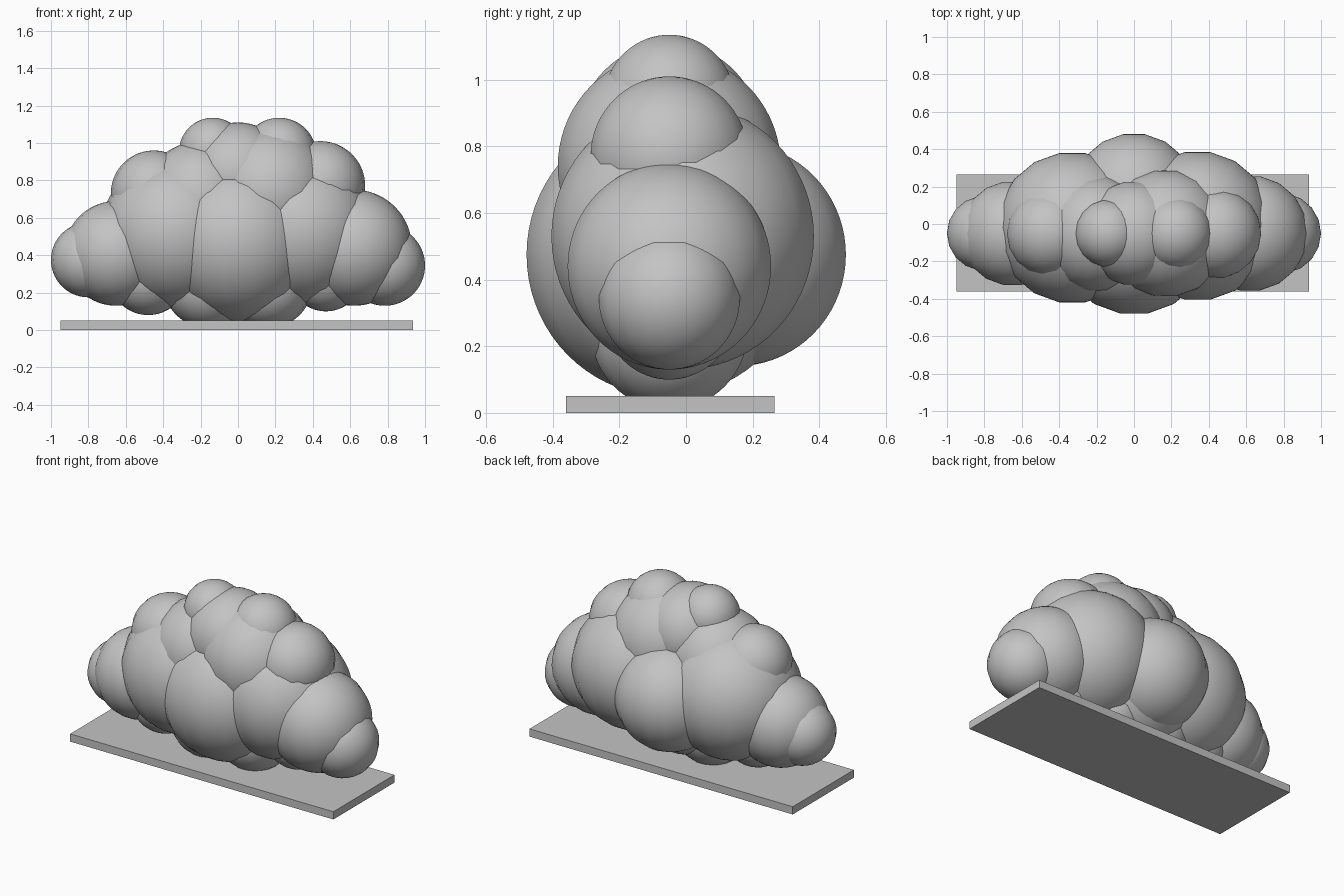
import bpy
import bmesh
from math import radians
from mathutils import Matrix, Vector

cube = bpy.data.objects.get("Cube")
if cube:
    bpy.data.objects.remove(cube, do_unlink=True)

MID_Y = -0.05  # depth of the centre line of the cloud

grey = bpy.data.materials.new("light_grey")
grey.use_nodes = True
grey.diffuse_color = (0.55, 0.55, 0.55, 1)
grey.node_tree.nodes["Principled BSDF"].inputs["Base Color"].default_value = grey.diffuse_color


def add_object(name, bm, smooth):
    mesh = bpy.data.meshes.new(name)
    for face in bm.faces:
        face.smooth = smooth
    bm.to_mesh(mesh)
    bm.free()
    mesh.materials.append(grey)
    bpy.context.collection.objects.link(bpy.data.objects.new(name, mesh))


def puff(name, x, z, radius, y=MID_Y):
    bm = bmesh.new()
    place = Matrix.Translation((x, y, z)) @ Matrix.Rotation(radians(90), 4, "Z")
    bmesh.ops.create_uvsphere(bm, u_segments=18, v_segments=36, radius=radius, matrix=place)
    add_object(name, bm, True)


# Main body
puff("centre_front_puff", 0, 0.475, 0.425, y=-0.06)
puff("centre_back_puff", 0, 0.475, 0.335, y=0.15)
puff("right_body_puff", -0.33, 0.52, 0.405, y=-0.02)
puff("left_body_puff", 0.34, 0.53, 0.40, y=-0.01)

# Tapering ends
puff("right_side_puff", -0.65, 0.41, 0.28)
puff("right_tip_puff", -0.80, 0.375, 0.20)
puff("left_side_puff", 0.62, 0.44, 0.31)
puff("left_tip_puff", 0.785, 0.345, 0.215)

# Crown
puff("right_shoulder_puff", -0.45, 0.73, 0.23)
puff("left_shoulder_puff", 0.44, 0.77, 0.24)
puff("right_upper_puff", -0.20, 0.70, 0.31)
puff("middle_upper_puff", 0, 0.83, 0.28)
puff("left_upper_puff", 0.17, 0.74, 0.34)
puff("right_crown_puff", -0.135, 0.955, 0.18)
puff("left_crown_puff", 0.22, 0.935, 0.20)

# Underside
puff("right_lower_puff", -0.48, 0.29, 0.21)
puff("left_lower_puff", 0.47, 0.30, 0.20)
for side, sign in (("right", -1), ("left", 1)):
    puff(side + "_bottom_puff", sign * 0.16, 0.25, 0.24)

# Flat base plate
low, high = Vector((-0.95, -0.36, 0)), Vector((0.935, 0.265, 0.05))
bm = bmesh.new()
bmesh.ops.create_cube(bm, size=1)
bmesh.ops.scale(bm, vec=high - low, verts=bm.verts)
bmesh.ops.translate(bm, vec=(low + high) / 2, verts=bm.verts)
add_object("base_plate", bm, False)
